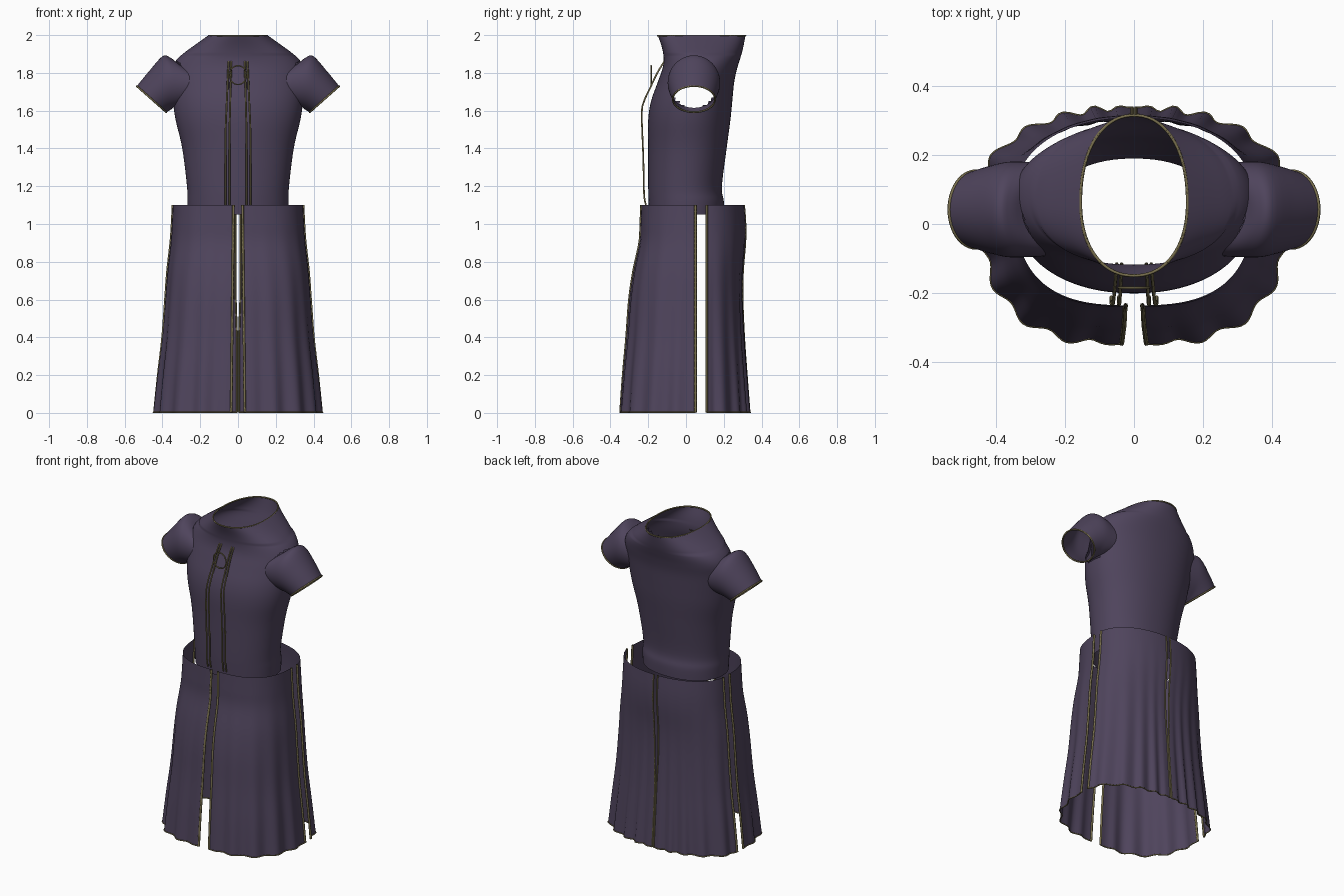
import bpy, math
from mathutils import Vector

if "Cube" in bpy.data.objects:
    bpy.data.objects.remove(bpy.data.objects["Cube"])


def material(name, rgb):
    m = bpy.data.materials.new(name)
    m.diffuse_color = (*rgb, 1)
    m.use_nodes = True
    m.node_tree.nodes["Principled BSDF"].inputs["Base Color"].default_value = m.diffuse_color
    return m


CLOTH = material("plum_cloth", (0.078, 0.058, 0.108))
GOLD = material("dull_gold", (0.19, 0.16, 0.075))


def sheet(name, rows, closed=False, keep=lambda c: True):
    """Smooth cloth surface through a grid of points."""
    n = len(rows[0])
    verts = [p for r in rows for p in r]
    faces = []
    for i in range(len(rows) - 1):
        for j in range(n if closed else n - 1):
            k = (j + 1) % n
            f = (i * n + j, i * n + k, (i + 1) * n + k, (i + 1) * n + j)
            if keep(sum((Vector(verts[a]) for a in f), Vector()) / 4):
                faces.append(f)
    me = bpy.data.meshes.new(name)
    me.from_pydata(verts, [], faces)
    me.materials.append(CLOTH)
    me.polygons.foreach_set("use_smooth", [True] * len(faces))
    ob = bpy.data.objects.new(name, me)
    bpy.context.collection.objects.link(ob)
    return ob


def trim(name, pts, radius=0.005, closed=False):
    """Thin piping along a path."""
    cu = bpy.data.curves.new(name, 'CURVE')
    cu.dimensions = '3D'
    cu.bevel_depth = radius
    cu.bevel_resolution = 1
    sp = cu.splines.new('POLY')
    sp.points.add(len(pts) - 1)
    for q, p in zip(sp.points, pts):
        q.co = (*p, 1)
    sp.use_cyclic_u = closed
    cu.materials.append(GOLD)
    ob = bpy.data.objects.new(name, cu)
    bpy.context.collection.objects.link(ob)


def resample(table, steps):
    """Catmull-Rom interpolation of the rows of a table."""
    out = []
    for i in range(len(table) - 1):
        a, b, c, d = (table[max(0, min(len(table) - 1, i + k))] for k in (-1, 0, 1, 2))
        for s in range(steps):
            t = s / steps
            out.append([0.5 * (2 * q + (r - p) * t + (2 * p - 5 * q + 4 * r - u) * t * t
                               + (3 * q - p - 3 * r + u) * t ** 3)
                        for p, q, r, u in zip(a, b, c, d)])
    return out + [list(table[-1])]


def spow(v, e):
    return math.copysign(abs(v) ** e, v)


# Bodice: height, half width, front y, back y
BODICE = [(1.05, .265, -.195, .20), (1.12, .268, -.198, .20), (1.2, .27, -.2, .19),
          (1.4, .295, -.2, .215), (1.55, .33, -.2, .235), (1.65, .345, -.185, .245),
          (1.75, .352, -.15, .255), (1.82, .35, -.125, .27), (1.87, .325, -.118, .285),
          (1.91, .28, -.122, .297), (1.95, .225, -.132, .306), (2.0, .155, -.15, .315)]
rows = []
for z, hw, yf, yb in resample(BODICE, 5):
    c = (yf + yb) / 2 - 0.02 * (z > 1.9)
    ring = []
    for j in range(96):
        t = 2 * math.pi * j / 96
        s = math.sin(t)
        ring.append((hw * spow(math.cos(t), .92), c + (yb - c if s > 0 else c - yf) * spow(s, .92), z))
    rows.append(ring)


def outside_armhole(c):
    return abs(c.x) < .2 or ((c.y - .043) / .118) ** 2 + ((c.z - 1.735) / .125) ** 2 > 1


sheet("bodice", rows, True, outside_armhole)
trim("neck_trim", [(x, y, z - .004) for x, y, z in rows[-1]], .0045, True)

# Sleeves: lower x, z, upper x, z, half depth, inward wrap of the sides
SLEEVE = [(.345, 1.615, .325, 1.855, .135, .09), (.355, 1.606, .36, 1.882, .138, .05),
          (.365, 1.60, .40, 1.888, .138, .015), (.373, 1.595, .47, 1.81, .125, 0),
          (.38, 1.592, .536, 1.73, .112, 0)]
for side, s in (("right", 1), ("left", -1)):
    rows = []
    for lx, lz, ux, uz, d, wrap in resample(SLEEVE, 4):
        ring = []
        for j in range(48):
            t = 2 * math.pi * j / 48
            a, b = math.cos(t), math.sin(t)
            ring.append((s * ((lx + ux) / 2 + a * (ux - lx) / 2 - wrap * b * b),
                         .042 + d * b, (lz + uz) / 2 + a * (uz - lz) / 2))
        rows.append(ring)
    sheet(side + "_sleeve", rows, True)
    trim(side + "_cuff_trim", rows[-1], .005, True)

# Skirt: height, half width, front y, back y
SKIRT = [(.003, .443, -.347, .337), (.2, .423, -.333, .322), (.4, .40, -.315, .308),
         (.6, .385, -.30, .30), (.75, .374, -.278, .302), (.9, .357, -.246, .314),
         (1.0, .35, -.24, .315), (1.1, .345, -.236, .308)]
CY = .08


def skirt_panel(name, s, front):
    rows = []
    n = 2.8 if front else 2.15
    for z, hw, yf, yb in resample(SKIRT, 5):
        depth = CY - yf if front else yb - CY
        down = 1 - z / 1.1
        gap = .024 + .012 * down if front else .005 + .009 * min(1, max(0, (z - .4) * 4))
        t0 = math.asin((.03 / depth) ** (n / 2))
        t1 = math.acos((gap / hw) ** (n / 2))
        row = []
        for j in range(49):
            t = t0 + (t1 - t0) * j / 48
            x = hw * math.cos(t) ** (2 / n)
            y = depth * math.sin(t) ** (2 / n)
            # soft pleats growing towards the hem, none at the slits
            a = math.atan2(y, x)
            w = .011 * down ** 1.6 * math.cos(a * 22) * min(1, j / 5, (48 - j) / 5)
            x, y = x + w * math.cos(a), y + w * math.sin(a)
            row.append((s * x, CY + (-y if front else y), z))
        rows.append(row)
    sheet(name, rows)
    trim(name + "_side_trim", [r[0] for r in rows], .007)
    trim(name + "_centre_trim", [r[-1] for r in rows], .007 if front else .005)
    trim(name + "_hem_trim", rows[0], .0035)


for side, s in (("right", 1), ("left", -1)):
    skirt_panel(side + "_front_skirt", s, True)
    skirt_panel(side + "_back_skirt", s, False)

# Braided front bands: height, y, shared by four cords
BAND = [(1.1, -.212), (1.16, -.222), (1.35, -.226), (1.58, -.234), (1.65, -.222),
        (1.72, -.19), (1.8, -.152), (1.86, -.115)]
for side, s in (("right", 1), ("left", -1)):
    for part, x0, x1 in (("inner", .045, .036), ("outer", .066, .05)):
        pts = []
        for z, y in resample(BAND, 4):
            k = max(0, (z - 1.5) / .36)
            pts.append((s * (x0 + (x1 - x0) * k), y, z))
        trim(f"{side}_{part}_front_cord", pts, .005)

# Ring ornament on the chest
trim("chest_ring", [(.045 * math.cos(math.tau * i / 32), -.185,
                     1.788 + .05 * math.sin(math.tau * i / 32)) for i in range(32)], .004, True)
